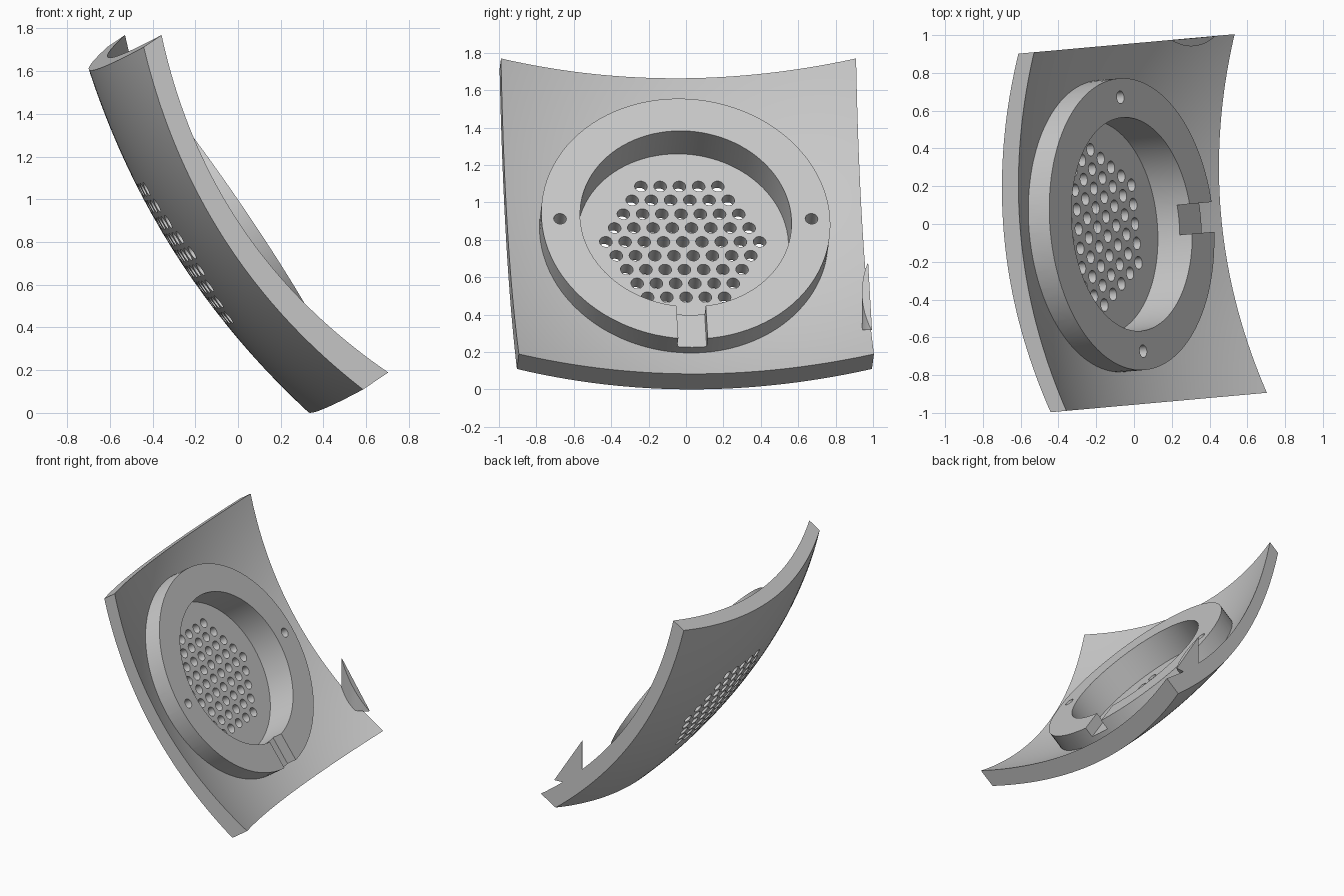
import bpy, bmesh, math
from mathutils import Matrix

if "Cube" in bpy.data.objects:
    bpy.data.objects.remove(bpy.data.objects["Cube"])

grey = bpy.data.materials.new("plain grey")
grey.diffuse_color = (0.58, 0.58, 0.58, 1)
grey.use_nodes = True
grey.node_tree.nodes["Principled BSDF"].inputs["Base Color"].default_value = grey.diffuse_color

# Tilted frame: X runs down the panel, Y across it, Z along its normal
nx, nz = 0.829, 0.5592
YAW = Matrix.Rotation(math.radians(5.14), 4, 'Z')
FRAME = YAW @ Matrix(((nz, 0, nx, -0.426), (0, 1, 0, 0), (-nx, 0, nz, 0.633), (0, 0, 0, 1)))

HALF, SEG = 0.953, 64
RING_OUT, RING_IN, RING_TOP, FLOOR = 0.775, 0.567, 0.50, 0.28


def make(name, bm, matrix=FRAME):
    bmesh.ops.recalc_face_normals(bm, faces=bm.faces)
    bm.transform(matrix)
    me = bpy.data.meshes.new(name)
    bm.to_mesh(me)
    bm.free()
    me.materials.append(grey)
    ob = bpy.data.objects.new(name, me)
    bpy.context.collection.objects.link(ob)
    return ob


def add_cylinder(bm, x, y, r, z0, z1, sides):
    bmesh.ops.create_cone(bm, cap_ends=True, segments=sides, radius1=r, radius2=r, depth=z1 - z0,
                          matrix=Matrix.Translation((x, y, (z0 + z1) / 2)))


def combine(target, tool, op):
    mod = target.modifiers.new(op, 'BOOLEAN')
    mod.operation, mod.solver, mod.object = op, 'EXACT', tool
    bpy.context.view_layer.objects.active = target
    bpy.ops.object.modifier_apply(modifier=mod.name)
    bpy.data.objects.remove(tool)


def outer(x, y):
    # Gently bulging back, slightly thinner towards the top edge
    return 0.18 - 0.022 * x + 0.135 * x * x + 0.165 * y * y + 0.055 * x * x * y * y


def inner(x, y):
    # Spherical dish, filled where the pocket floor will be cut
    return max(0.295, 0.24 + 0.209 * (x * x + y * y))


# Dished square panel
bm = bmesh.new()
layers = []
for surface in (outer, inner):
    grid = []
    for i in range(SEG + 1):
        x = HALF * (2 * i / SEG - 1)
        row = []
        for j in range(SEG + 1):
            y = HALF * (2 * j / SEG - 1)
            row.append(bm.verts.new((x, y, surface(x, y))))
        grid.append(row)
    layers.append(grid)
    for i in range(SEG):
        for j in range(SEG):
            bm.faces.new((grid[i][j], grid[i + 1][j], grid[i + 1][j + 1], grid[i][j + 1]))
low, high = layers
for k in range(SEG):
    for e in (0, SEG):
        bm.faces.new((low[k][e], low[k + 1][e], high[k + 1][e], high[k][e]))
        bm.faces.new((low[e][k], low[e][k + 1], high[e][k + 1], high[e][k]))
panel = make("speaker_panel", bm)

# Raised mounting ring, first as a solid boss
bm = bmesh.new()
add_cylinder(bm, 0, 0, RING_OUT, 0.2895, RING_TOP, 96)
combine(panel, make("ring_boss", bm), 'UNION')

# Round pocket inside the ring
bm = bmesh.new()
add_cylinder(bm, 0, 0, RING_IN, FLOOR, 0.9, 96)
combine(panel, make("pocket_cutter", bm), 'DIFFERENCE')

# Cable slot on the lower side of the ring
bm = bmesh.new()
bmesh.ops.create_cube(bm, size=1, matrix=Matrix.Translation((0.66, 0, 0.52))
                      @ Matrix.Diagonal((0.28, 0.158, 0.2, 1)))
combine(panel, make("slot_cutter", bm), 'DIFFERENCE')

# Hexagonal field of grille holes, and two blind screw holes
bm = bmesh.new()
for r in range(-4, 5):
    count = 9 - abs(r)
    for c in range(count):
        add_cylinder(bm, r * 0.0893, (c - (count - 1) / 2) * 0.1032, 0.034, 0.05, 0.4, 18)
for side in (-1, 1):
    add_cylinder(bm, 0, side * 0.675, 0.034, 0.38, 0.7, 18)
combine(panel, make("hole_cutter", bm), 'DIFFERENCE')

# Small wedge tab on the side edge: lens outline, level underside, sloped top
bm = bmesh.new()
x0, x1, steps = 0.29, 0.512, 12
outline = [(x0, HALF - 0.001)]
for k in range(steps + 1):
    t = k / steps
    outline.append((x0 + (x1 - x0) * t, HALF - 0.006 - 0.038 * 4 * t * (1 - t)))
outline.append((x1, HALF - 0.001))
bottom = [bm.verts.new((x, y, 0.318)) for x, y in outline]
top = [bm.verts.new((x, y, 0.672 - 0.35 * (x - x0) / (x1 - x0))) for x, y in outline]
n = len(outline)
bm.faces.new(bottom)
bm.faces.new(top)
for k in range(n):
    m = (k + 1) % n
    bm.faces.new((bottom[k], bottom[m], top[m], top[k]))
tab = make("edge_tab", bm, YAW)

# Smooth curved faces, crisp edges
for ob in (panel, tab):
    bpy.ops.object.select_all(action='DESELECT')
    ob.select_set(True)
    bpy.context.view_layer.objects.active = ob
    bpy.ops.object.shade_smooth_by_angle(angle=math.radians(30))
